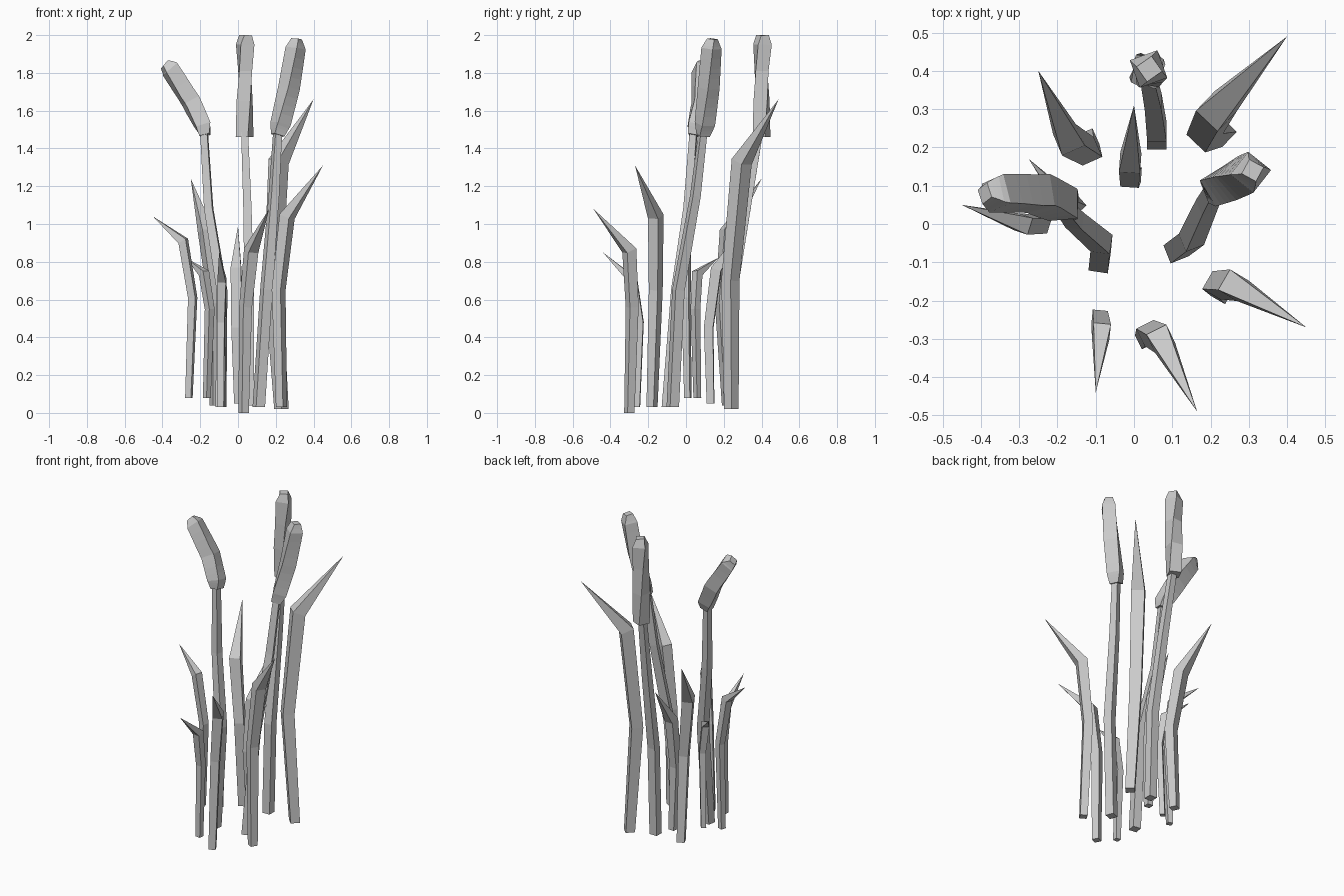
import bpy
import bmesh
from math import cos, sin, radians
from mathutils import Vector

cube = bpy.data.objects.get("Cube")
if cube:
    bpy.data.objects.remove(cube, do_unlink=True)

SCALE = 0.01  # all points are given in hundredths of a unit

grey = bpy.data.materials.new("plain_grey")
grey.use_nodes = True
grey.diffuse_color = (0.6, 0.6, 0.6, 1)
grey.node_tree.nodes["Principled BSDF"].inputs["Base Color"].default_value = (0.6, 0.6, 0.6, 1)


def tube(name, points, radii, lean, rolls, flat_base=True):
    """Four-sided tube swept along a path; a zero radius makes a sharp tip."""
    pts = [Vector(p) * SCALE for p in points]
    bm = bmesh.new()
    rings = []
    for i, (p, r, roll) in enumerate(zip(pts, radii, rolls)):
        if r == 0:
            rings.append([bm.verts.new(p)])
            continue
        before = (p - pts[max(i - 1, 0)]).normalized()
        after = (pts[min(i + 1, len(pts) - 1)] - p).normalized()
        along = (before + after).normalized()
        if i == 0 and flat_base:
            along = Vector((0, 0, 1))
        side = along.cross(lean).normalized()
        out = side.cross(along)
        ring = []
        for k in range(4):
            a = radians(roll + 90 * k)
            ring.append(bm.verts.new(p + (out * cos(a) + side * sin(a)) * r * SCALE))
        rings.append(ring)
    for low, high in zip(rings, rings[1:]):
        for k in range(4):
            n = (k + 1) % 4
            if len(high) == 1:
                bm.faces.new((low[k], low[n], high[0]))
            else:
                bm.faces.new((low[k], low[n], high[n], high[k]))
    for end in (rings[0], rings[-1]):
        if len(end) == 4:
            bm.faces.new(end)
    bmesh.ops.recalc_face_normals(bm, faces=bm.faces[:])
    mesh = bpy.data.meshes.new(name)
    bm.to_mesh(mesh)
    bm.free()
    mesh.materials.append(grey)
    obj = bpy.data.objects.new(name, mesh)
    bpy.context.collection.objects.link(obj)
    return obj


def heading(a, b):
    return Vector((b[0] - a[0], b[1] - a[1], 0)).normalized()


def leaf(name, base, middle, knee, tip, width, roll=45):
    """Stalk that kinks at the knee and ends in a long spike."""
    tube(name, (base, middle, knee, tip), (width * 0.8, width, width * 1.15, 0),
         heading(knee, tip), [roll] * 4)


def resample(points, radii, steps):
    """Insert evenly spaced rings between the given ones."""
    new_points, new_radii = [], []
    for i in range(len(points) - 1):
        for s in range(steps):
            f = s / steps
            new_points.append(Vector(points[i]).lerp(Vector(points[i + 1]), f))
            new_radii.append(radii[i] + (radii[i + 1] - radii[i]) * f)
    return new_points + [points[-1]], new_radii + [radii[-1]]


def cattail(name, stem, head, head_radii, lean, steps, roll, twist):
    """Bent stem carrying a thick twisted seed head."""
    lean = Vector(lean).normalized()
    tube(name + "_stem", stem, (3.6, 3.6, 3.1, 2.6), lean, [45] * 4)
    pts, radii = resample(head, head_radii, steps)
    rolls = [roll + twist * i / (len(pts) - 1) for i in range(len(pts))]
    tube(name + "_head", pts, radii, lean, rolls, False)


# Pointed leaves around the clump
leaf("back_right_leaf", (-12, 22, 4), (-12, 19, 58), (-17, 22, 96), (-25, 40, 124), 4)
leaf("back_middle_leaf", (0, 13, 5), (-1, 12, 45), (-1, 16, 76), (0, 31, 99), 3.4)
leaf("back_left_leaf", (23, 24, 2), (18.5, 23.5, 70), (21.5, 29.5, 133), (40, 49, 166), 4.8)
leaf("right_leaf", (-26, 1, 8), (-24, 0, 61), (-29, 0, 91), (-45, 5, 104), 2.8)
leaf("inner_right_leaf", (-16.5, 6, 8), (-15, 5, 55), (-18, 6, 74), (-27.5, 17, 82), 2.6)
leaf("left_leaf", (23, -18, 3), (21.5, -16, 65), (26, -16, 104), (45, -27, 131), 3.8)
leaf("front_left_leaf", (3, -30, 0), (4, -28.5, 56), (7, -30, 86), (16.5, -49, 108), 3.6)
leaf("front_right_leaf", (-9, -26, 3), (-9, -24.5, 48), (-8.5, -28, 70), (-10, -44, 85), 2.8)

# Cattails with twisted heads
cattail("right_cattail",
        ((-9, -10, 3), (-8.5, -5, 65), (-15.5, 1, 108), (-18, 4, 149)),
        ((-17.5, 4, 147), (-18.5, 5, 152), (-25, 8, 165), (-36, 8, 182), (-39, 8, 184.5)),
        (3.8, 5.6, 6, 5.6, 3), (-1, 0.15, 0), 4, 45, 40)
cattail("left_cattail",
        ((11, -7, 3), (15, -4, 65), (19, 5, 115), (21, 9, 149)),
        ((21, 9, 147), (22.5, 10, 153), (27, 12, 172), (30.5, 13.5, 193), (31, 14, 198)),
        (4, 5.6, 5.8, 5.4, 3), (1, 0.4, 0), 4, 45, 40)
cattail("back_cattail",
        ((6, 22, 4), (6, 24, 60), (5, 32, 108), (3.5, 39, 149)),
        ((3.5, 40, 146), (3.5, 40, 165), (3.8, 40, 181), (3.8, 40.5, 195), (4, 40.5, 200)),
        (5, 5.2, 4.8, 5.4, 3.4), (0, 1, 0), 1, 20, 60)
